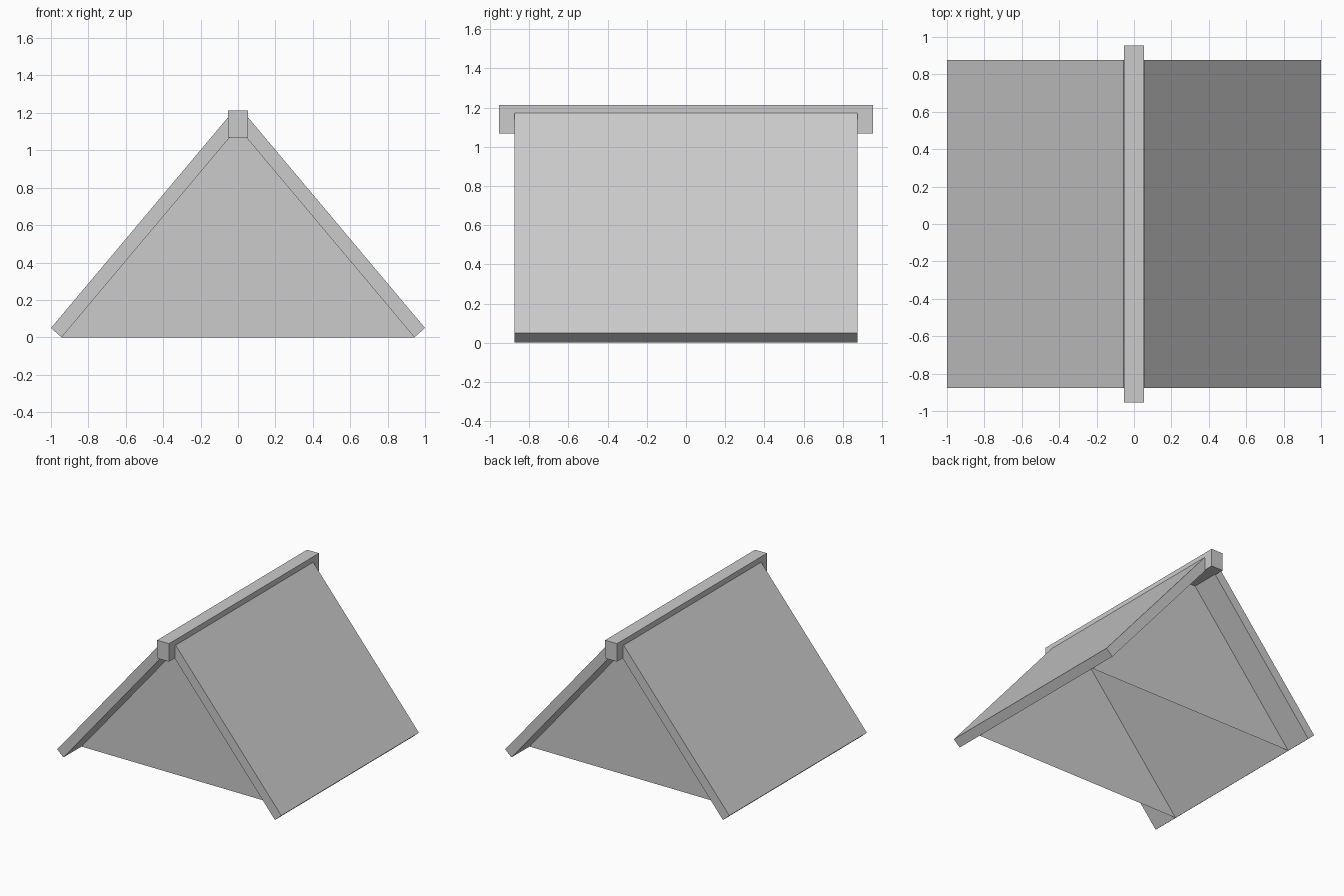
import bpy, bmesh

if "Cube" in bpy.data.objects:
    bpy.data.objects.remove(bpy.data.objects["Cube"])


def prism(name, profile, y0, y1=None):
    """Place an x-z profile at y0 and, if y1 is given, extrude it to y1."""
    bm = bmesh.new()
    face = bm.faces.new([bm.verts.new((x, y0, z)) for x, z in profile])
    if y1 is not None:
        ext = bmesh.ops.extrude_face_region(bm, geom=[face])
        verts = [v for v in ext["geom"] if isinstance(v, bmesh.types.BMVert)]
        bmesh.ops.translate(bm, verts=verts, vec=(0, y1 - y0, 0))
        bmesh.ops.recalc_face_normals(bm, faces=bm.faces)
    elif y0 > 0:
        face.normal_flip()
    mesh = bpy.data.meshes.new(name)
    bm.to_mesh(mesh)
    bm.free()
    obj = bpy.data.objects.new(name, mesh)
    bpy.context.collection.objects.link(obj)
    return obj


# Thin gable walls, recessed behind the roof edges; the underside stays open
for y, label in ((-0.647, "front"), (0.647, "back")):
    prism(f"gable_wall_{label}", [(-0.943, 0), (0.943, 0), (0, 1.122)], y)

# Sloping roof panels with square-cut ends
for side, label in ((-1, "left"), (1, "right")):
    panel = [(0.943, 0), (1.0, 0.05), (0.057, 1.172), (0, 1.122)]
    prism(f"roof_panel_{label}", [(side * x, z) for x, z in panel], -0.876, 0.876)

# Ridge beam overhanging both ends
prism("ridge_beam", [(-0.053, 1.068), (0.053, 1.068), (0.053, 1.213), (-0.053, 1.213)],
      -0.955, 0.955)
